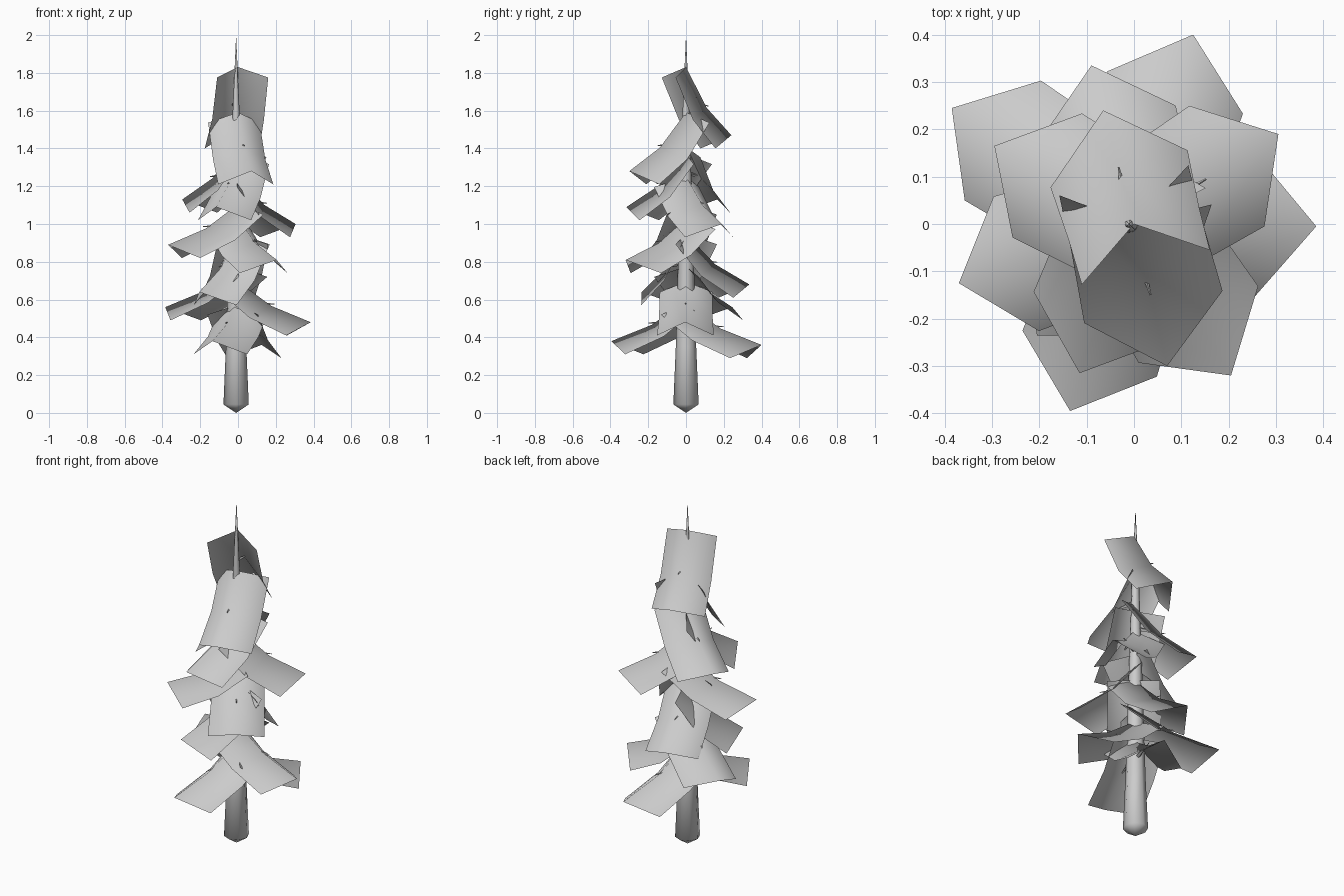
import bpy, bmesh, math
from mathutils import Matrix, Vector

if "Cube" in bpy.data.objects:
    bpy.data.objects.remove(bpy.data.objects["Cube"])

CX = -0.01  # trunk axis offset


def make_object(name, bm, smooth_angle):
    me = bpy.data.meshes.new(name)
    bm.to_mesh(me)
    bm.free()
    ob = bpy.data.objects.new(name, me)
    bpy.context.collection.objects.link(ob)
    bpy.ops.object.select_all(action='DESELECT')
    ob.select_set(True)
    bpy.context.view_layer.objects.active = ob
    bpy.ops.object.shade_smooth_by_angle(angle=math.radians(smooth_angle))
    return ob


# Tapered trunk with a pointed foot and tip
def trunk():
    bm = bmesh.new()
    profile = [(0.067, 0.045), (0.054, 0.35), (0.042, 0.8),
               (0.03, 1.2), (0.018, 1.6), (0.008, 1.82)]
    n = 8
    rings = [[bm.verts.new((CX + r * math.cos(2 * math.pi * i / n),
                            r * math.sin(2 * math.pi * i / n), z))
              for i in range(n)] for r, z in profile]
    foot, tip = bm.verts.new((CX, 0, 0)), bm.verts.new((CX, 0, 2))
    for i in range(n):
        j = (i + 1) % n
        for a, b in zip(rings, rings[1:]):
            bm.faces.new((a[i], a[j], b[j], b[i]))
        bm.faces.new((foot, rings[0][j], rings[0][i]))
        bm.faces.new((rings[-1][i], rings[-1][j], tip))
    make_object("trunk", bm, 60)


# Drooping foliage card: ridge down the middle, sides falling away
def foliage(index, x, y, zt):
    radius, ang = math.hypot(x, y), math.atan2(y, x)
    drop = max(0.215, math.sqrt(max(0, 0.438 ** 2 - radius ** 2)))
    zb = zt + drop
    rows = [(0.0, zb, 0.095, 0.055, 0.14),
            (0.46 * radius, zb - 0.6 * drop, 0.115, 0.062, 0.142),
            (radius, zt, 0.128, 0.07, 0.15)]
    bm = bmesh.new()
    grid = [[bm.verts.new((r - back, -w, z - fall)),
             bm.verts.new((r, 0, z)),
             bm.verts.new((r - back, w, z - fall))]
            for r, z, back, fall, w in rows]
    for a, b in zip(grid, grid[1:]):
        for k in range(2):
            bm.faces.new((a[k], b[k], b[k + 1], a[k + 1]))
    bmesh.ops.rotate(bm, verts=bm.verts, cent=(0, 0, 0),
                     matrix=Matrix.Rotation(ang, 3, 'Z'))
    make_object(f"foliage_{index}", bm, 180)

    # Thin pointed branch just poking through the card
    start = Vector((CX, 0, zb - 0.5 * drop))
    r_end = 0.5 * radius
    end = Vector((r_end * math.cos(ang), r_end * math.sin(ang),
                  zb - 0.6 * drop + 0.01))
    d = end - start
    bm = bmesh.new()
    bmesh.ops.create_cone(bm, cap_ends=True, segments=4, radius1=0.014,
                          radius2=0.002, depth=d.length)
    bm.transform(Matrix.Translation((start + end) / 2)
                 @ d.to_track_quat('Z', 'Y').to_matrix().to_4x4())
    make_object(f"branch_{index}", bm, 60)


trunk()

# Tip position of each card, top to bottom
tips = [(-0.065, 0.24, 1.47), (0.07, -0.30, 1.28), (-0.295, 0.165, 1.13),
        (-0.115, -0.315, 1.09), (0.305, 0.19, 1.00), (-0.37, -0.125, 0.89),
        (0.205, -0.32, 0.81), (-0.09, 0.335, 0.68), (-0.205, -0.235, 0.64),
        (-0.385, 0.245, 0.56), (0.385, -0.005, 0.48),
        (-0.135, -0.395, 0.38), (0.125, 0.40, 0.36)]
for i, (x, y, z) in enumerate(tips):
    foliage(i + 1, x, y, z)
